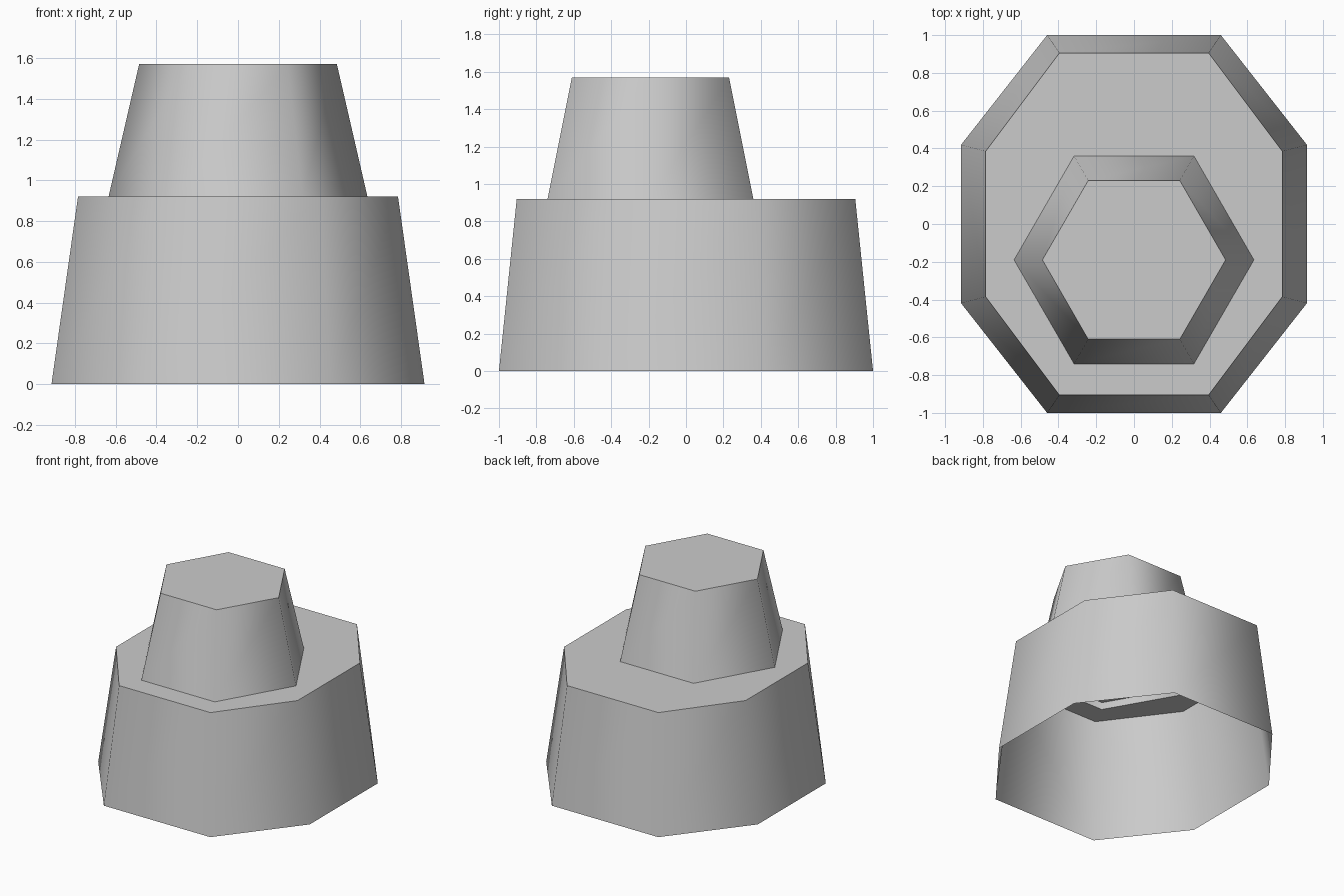
import bpy
import bmesh
from math import radians, sin, cos, pi

# Remove the default cube
cube = bpy.data.objects.get("Cube")
if cube:
    bpy.data.objects.remove(cube, do_unlink=True)

GREY = (0.6, 0.6, 0.6, 1.0)
grey = bpy.data.materials.new("plain_grey")
grey.use_nodes = True
grey.diffuse_color = GREY
grey.node_tree.nodes["Principled BSDF"].inputs["Base Color"].default_value = GREY


def octagon(a, b, c, d):
    """Symmetric eight-sided outline from two corners of one quadrant."""
    quarter = [(a, b), (c, d)]
    right = quarter + [(x, -y) for x, y in reversed(quarter)]
    return right + [(-x, -y) for x, y in right]


def hexagon(radius, y):
    return [(radius * cos(-i * pi / 3), y + radius * sin(-i * pi / 3)) for i in range(6)]


def loft(name, rings, cap_ends):
    """Join (outline, height) rings into walls; cap the chosen rings."""
    bm = bmesh.new()
    loops = [[bm.verts.new((x, y, z)) for x, y in outline] for outline, z in rings]
    for low, high in zip(loops, loops[1:]):
        for i in range(len(low)):
            j = (i + 1) % len(low)
            bm.faces.new((low[j], low[i], high[i], high[j]))
    for k in cap_ends:
        bm.faces.new(loops[k] if k == 0 else loops[k][::-1])
    return finish(name, bm)


def finish(name, bm):
    mesh = bpy.data.meshes.new(name)
    bm.to_mesh(mesh)
    bm.free()
    mesh.materials.append(grey)
    obj = bpy.data.objects.new(name, mesh)
    bpy.context.collection.objects.link(obj)
    bpy.ops.object.select_all(action="DESELECT")
    obj.select_set(True)
    bpy.context.view_layer.objects.active = obj
    bpy.ops.object.shade_smooth_by_angle(angle=radians(66))
    return obj


SHOULDER, TOP, RECESS = 0.92, 1.57, 0.05
foot = octagon(0.46, 1.0, 0.915, 0.42)
shoulder = octagon(0.395, 0.905, 0.785, 0.385)
tower_foot = hexagon(0.635, -0.19)
tower_top = hexagon(0.485, -0.19)

# Hollow base walls, open underneath
loft("base_walls", [(foot, 0), (shoulder, SHOULDER)], [])

# Flat shoulder with a six-sided opening under the tower
bm = bmesh.new()
edges = []
for outline in (shoulder, tower_foot):
    verts = [bm.verts.new((x, y, SHOULDER)) for x, y in outline]
    edges += [bm.edges.new((verts[i - 1], verts[i])) for i in range(len(verts))]
bmesh.ops.triangle_fill(bm, edges=edges, use_beauty=True, normal=(0, 0, 1))
finish("shoulder", bm)

# Tapered tower
loft("tower", [(tower_foot, SHOULDER), (tower_top, TOP)], [1])

# Shallow recessed floor inside the tower
t = RECESS / (TOP - SHOULDER)
floor = hexagon(0.635 + (0.485 - 0.635) * t, -0.19)
bm = bmesh.new()
bm.faces.new([bm.verts.new((x, y, SHOULDER + RECESS)) for x, y in floor])
finish("tower_floor", bm)
